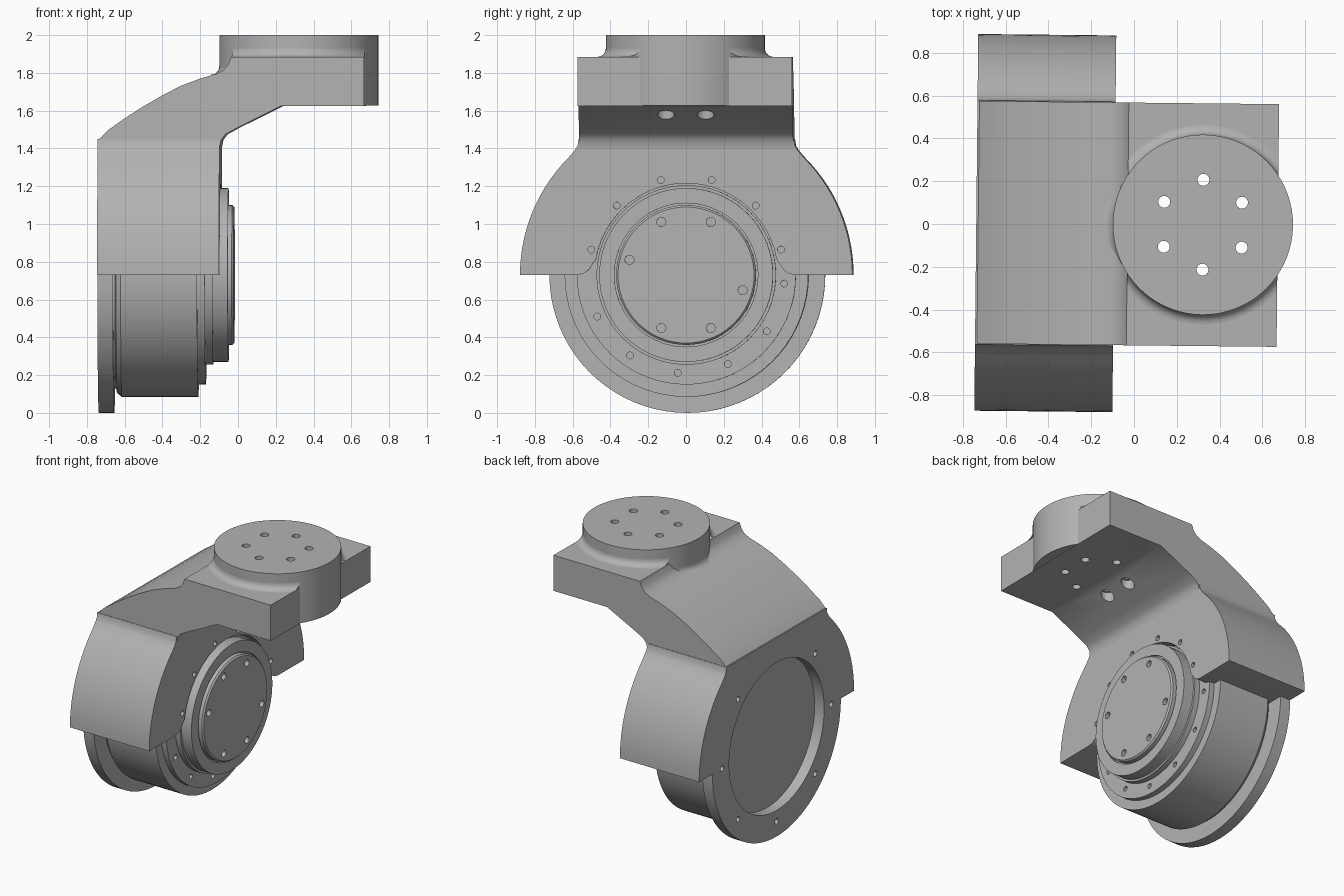
import bpy, bmesh, math
from mathutils import Matrix, Vector

if "Cube" in bpy.data.objects:
    bpy.data.objects.remove(bpy.data.objects["Cube"])

grey = bpy.data.materials.new("satin grey")
grey.use_nodes = True
grey.diffuse_color = (0.45, 0.45, 0.45, 1)
grey.node_tree.nodes["Principled BSDF"].inputs["Base Color"].default_value = (0.45, 0.45, 0.45, 1)

AXIS_Z = 0.73                      # height of the motor axis
HEAD = (0.322, 0)                  # centre of the mounting disc
TILT = Matrix.Rotation(math.radians(-0.6), 4, "Z")
TO_X = Matrix.Translation((0, 0, AXIS_Z)) @ Matrix.Rotation(math.pi / 2, 4, "Y")


def finish(name, bm):
    bm.transform(TILT)
    bmesh.ops.recalc_face_normals(bm, faces=bm.faces)
    me = bpy.data.meshes.new(name)
    bm.to_mesh(me)
    bm.free()
    me.materials.append(grey)
    ob = bpy.data.objects.new(name, me)
    bpy.context.collection.objects.link(ob)
    return ob


def select(ob):
    bpy.ops.object.select_all(action="DESELECT")
    ob.select_set(True)
    bpy.context.view_layer.objects.active = ob


def smooth(ob):
    select(ob)
    bpy.ops.object.shade_smooth_by_angle(angle=math.radians(28))


def prism(name, points, step):
    """Extrude a closed outline of 3D points by a vector."""
    bm = bmesh.new()
    face = bm.faces.new([bm.verts.new(p) for p in points])
    ext = bmesh.ops.extrude_face_region(bm, geom=[face])
    bmesh.ops.translate(bm, vec=step, verts=[v for v in ext["geom"] if isinstance(v, bmesh.types.BMVert)])
    return finish(name, bm)


def lathe(profile, matrix, steps=72):
    """Spin (radius, height) points round z, then place the result."""
    bm = bmesh.new()
    verts = [bm.verts.new((r, 0, h)) for r, h in profile]
    edges = [bm.edges.new(p) for p in zip(verts, verts[1:])]
    bmesh.ops.spin(bm, geom=verts + edges, cent=(0, 0, 0), axis=(0, 0, 1),
                   angle=2 * math.pi, steps=steps, use_duplicate=False)
    bmesh.ops.remove_doubles(bm, verts=bm.verts, dist=1e-5)
    bm.transform(matrix)
    return bm


def cut(ob, cylinders):
    """Subtract cylinders given as (axis, centre, radius, depth)."""
    for axis, centre, radius, depth in cylinders:
        bm = bmesh.new()
        turn = Matrix.Rotation(math.pi / 2, 4, "Y") if axis == "x" else Matrix()
        bmesh.ops.create_cone(bm, cap_ends=True, segments=72 if radius > 0.1 else 16,
                              radius1=radius, radius2=radius, depth=depth,
                              matrix=Matrix.Translation(centre) @ turn)
        cutter = finish("cutter", bm)
        cutter.hide_render = True
        select(ob)
        mod = ob.modifiers.new("hole", "BOOLEAN")
        mod.operation, mod.solver, mod.object = "DIFFERENCE", "EXACT", cutter
        bpy.ops.object.modifier_apply(modifier=mod.name)
        bpy.data.objects.remove(cutter)


def bolts(x, ring, radius, angles, depth):
    return [("x", (x, ring * math.cos(math.radians(a)), AXIS_Z + ring * math.sin(math.radians(a))),
             radius, depth) for a in angles]


def arc(radius, start, end, count):
    """Points (y, z) round the motor axis."""
    angles = [math.radians(start + (end - start) * i / count) for i in range(count + 1)]
    return [(radius * math.cos(a), AXIS_Z + radius * math.sin(a)) for a in angles]


# Shoulder outline shared by the shroud and the back plate
side = arc(0.88, 0, 45, 14) + [(0.59, 1.39), (0.575, 1.415), (0.57, 1.45)]
shoulders = side + [(-y, z) for y, z in reversed(side)]

# Shroud arching over the motor, with rounded inner corners
corner = [(0.58, 0.73), (0.545, 0.737), (0.515, 0.758), (0.495, 0.79)]
arch = shoulders + [(-y, z) for y, z in corner] + arc(0.485, 170, 10, 40) + corner[::-1]
shroud = prism("shroud", [(-0.655, y, z) for y, z in arch], (0.563, 0, 0))
cut(shroud, bolts(-0.092, 0.52, 0.018, range(15, 180, 30), 0.06))
smooth(shroud)

# Back plate: shoulders above, round flange below, open centre
plate = shoulders + arc(0.73, 180, 360, 40)
back_plate = prism("back_plate", [(-0.737, y, z) for y, z in plate], (0.082, 0, 0))
cut(back_plate, [("x", (-0.7, 0, AXIS_Z), 0.54, 0.3)] + bolts(-0.737, 0.62, 0.02, range(0, 360, 45), 0.1))
smooth(back_plate)

# Motor: stepped body, flange, output hub and cover
motor = finish("motor", lathe([
    (0, -0.66), (0.6, -0.66), (0.6, -0.645), (0.625, -0.64), (0.645, -0.615), (0.645, -0.21),
    (0.58, -0.21), (0.58, -0.17), (0.475, -0.17), (0.475, -0.13), (0.46, -0.13), (0.46, -0.05),
    (0.38, -0.05), (0.38, -0.065), (0.37, -0.065), (0.37, -0.03), (0.36, -0.02), (0, -0.02)], TO_X))
cut(motor, bolts(-0.17, 0.52, 0.018, range(-155, 0, 30), 0.06)
    + bolts(-0.02, 0.31, 0.024, (65, 115, 165, 245, 295, 345), 0.06))
smooth(motor)

# Cranked arm, profile in x and z
profile = [(-0.737, 1.3), (-0.737, 1.41), (-0.728, 1.45), (-0.685, 1.495), (-0.59, 1.562), (-0.5, 1.62),
           (-0.4, 1.678), (-0.3, 1.73), (-0.2, 1.768), (-0.11, 1.795), (-0.07, 1.815), (-0.045, 1.845),
           (-0.03, 1.885), (0.672, 1.885), (0.672, 1.625), (0.235, 1.625), (0, 1.508), (-0.06, 1.475),
           (-0.083, 1.445), (-0.092, 1.4), (-0.092, 1.3)]
arm = prism("arm", [(x, -0.567, z) for x, z in profile], (0, 1.134, 0))

# Mounting disc on the arm
disc = finish("mounting_disc", lathe([(0, 1.627), (0.421, 1.627), (0.421, 2), (0, 2)],
                                     Matrix.Translation((*HEAD, 0))))
holes = []
for k in range(6):
    a = math.radians(30 + 60 * k)
    x, y = HEAD[0] + 0.21 * math.cos(a), 0.21 * math.sin(a)
    holes.append(("z", (x, y, 1.75), 0.028, 0.8))
cut(disc, holes)
counterbores = [("z", (HEAD[0] - 0.182, s * 0.105, 1.55), 0.045, 0.2) for s in (-1, 1)]
cut(arm, holes + counterbores)
smooth(disc)
smooth(arm)

# Fillets where the disc meets the block and the sloping arm
def fillet(name, z, low, high):
    curve = [(0.421 + 0.045 * (1 - math.sin(t)), z + 0.045 * (1 - math.cos(t)))
             for t in [math.pi / 2 * i / 6 for i in range(7)]]
    bm = lathe(curve, Matrix.Translation((*HEAD, 0)))
    for x, normal in ((low, -1), (high, 1)):
        bmesh.ops.bisect_plane(bm, geom=bm.verts[:] + bm.edges[:] + bm.faces[:], plane_co=(x, 0, 0),
                               plane_no=Vector((normal, 0, 0)), clear_outer=True)
    smooth(finish(name, bm))


fillet("block_fillet", 1.885, -0.03, 0.672)
fillet("arm_fillet", 1.79, -0.2, -0.03)
